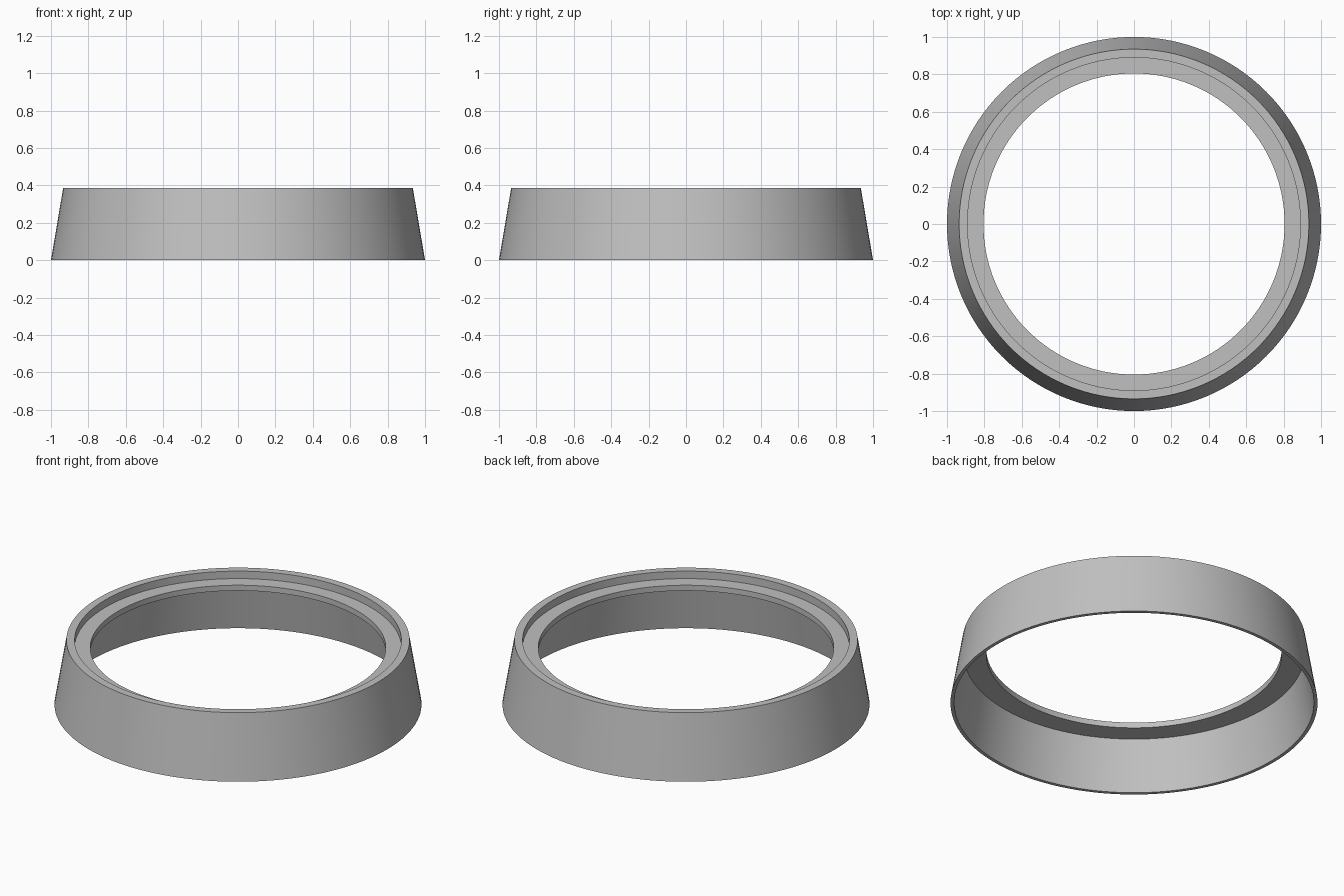
import bpy
import bmesh
from math import cos, sin, radians, tau

SEGMENTS = 128

cube = bpy.data.objects.get("Cube")
if cube:
    bpy.data.objects.remove(cube, do_unlink=True)

# Plain grey for the whole ring
grey = bpy.data.materials.new("plain grey")
grey.use_nodes = True
colour = (0.53, 0.53, 0.53, 1)
grey.diffuse_color = colour
grey.node_tree.nodes["Principled BSDF"].inputs["Base Color"].default_value = colour

# Closed cross-section (radius, height): sloped skirt, rim, recessed ledge, hollow underside
profile = [
    (1.0, 0.0), (0.935, 0.385),      # outer skirt
    (0.89, 0.385), (0.89, 0.34),     # rim and recess wall
    (0.805, 0.34), (0.805, 0.307),   # ledge and opening
    (0.928, 0.307), (0.98, 0.0),     # underside and inner skirt
]


def lathe(name, points, material):
    """Revolve a closed cross-section about the z axis."""
    bm = bmesh.new()
    rings = []
    for i in range(SEGMENTS):
        a = tau * i / SEGMENTS
        rings.append([bm.verts.new((r * cos(a), r * sin(a), z)) for r, z in points])
    n = len(points)
    for i, ring in enumerate(rings):
        after = rings[(i + 1) % SEGMENTS]
        for j in range(n):
            k = (j + 1) % n
            bm.faces.new((ring[j], after[j], after[k], ring[k]))
    bmesh.ops.recalc_face_normals(bm, faces=bm.faces)
    mesh = bpy.data.meshes.new(name)
    bm.to_mesh(mesh)
    bm.free()
    mesh.materials.append(material)
    obj = bpy.data.objects.new(name, mesh)
    bpy.context.collection.objects.link(obj)
    return obj


# Tapered ring with stepped top
ring = lathe("tapered_ring", profile, grey)
bpy.ops.object.select_all(action="DESELECT")
ring.select_set(True)
bpy.context.view_layer.objects.active = ring
bpy.ops.object.shade_smooth_by_angle(angle=radians(30))
